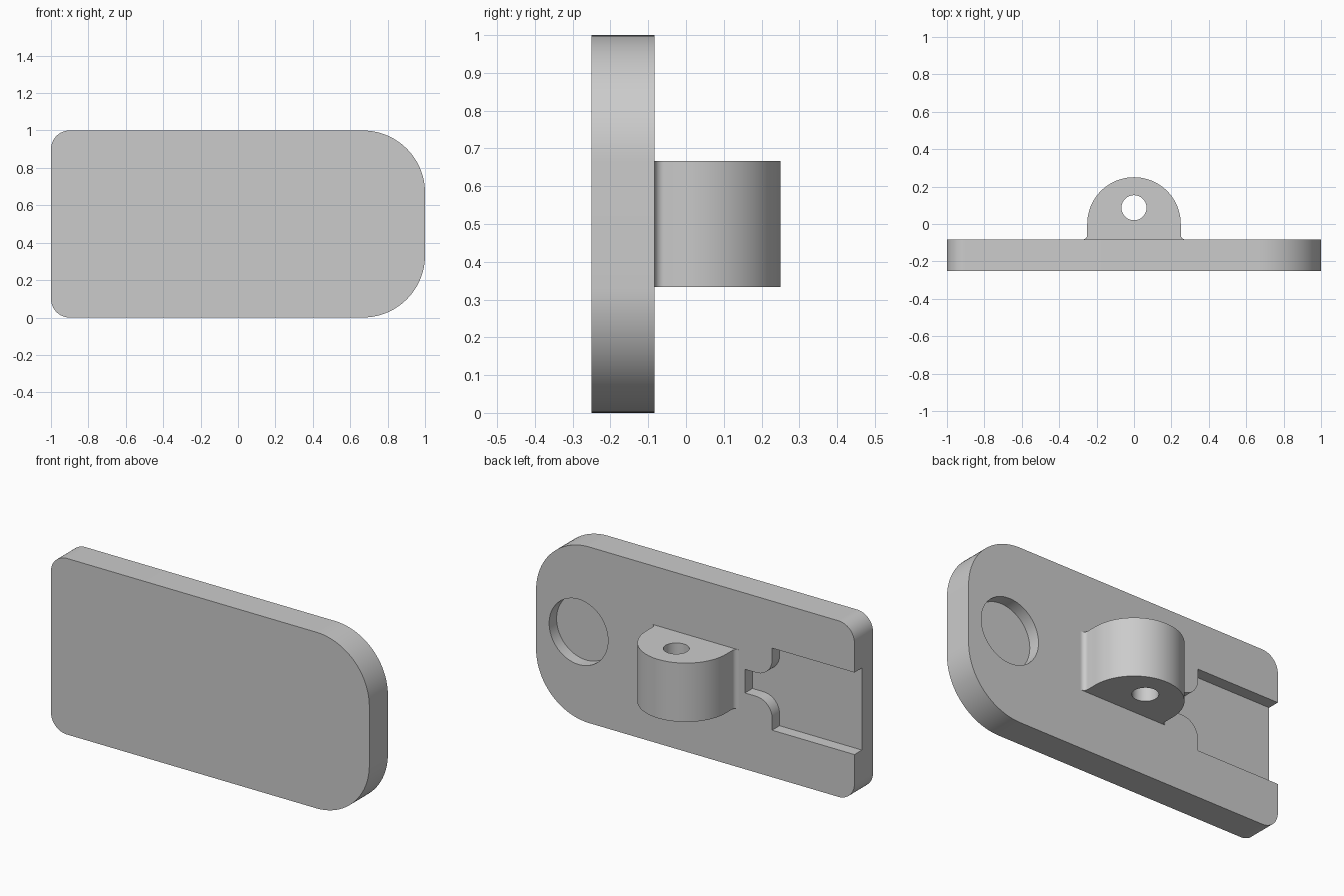
import bpy, bmesh
from math import cos, sin, radians, pi

cube = bpy.data.objects.get("Cube")
if cube:
    bpy.data.objects.remove(cube, do_unlink=True)

grey = bpy.data.materials.new("plain grey")
grey.use_nodes = True
grey.diffuse_color = (0.6, 0.6, 0.6, 1)
grey.node_tree.nodes["Principled BSDF"].inputs["Base Color"].default_value = (0.6, 0.6, 0.6, 1)


def arc(cx, cy, r, start, end, steps=16):
    """Points along an arc, angles in degrees."""
    angles = [radians(start + (end - start) * i / steps) for i in range(steps + 1)]
    return [(cx + r * cos(a), cy + r * sin(a)) for a in angles]


def circle(cx, cy, r):
    return arc(cx, cy, r, 0, 360, 64)[:-1]


def prism(name, outline, low, high, along_y=False):
    """Extrude a closed outline along z, or along y when it is drawn in x and z."""
    bm = bmesh.new()
    place = (lambda p, h: (p[0], h, p[1])) if along_y else (lambda p, h: (p[0], p[1], h))
    bottom = [bm.verts.new(place(p, low)) for p in outline]
    top = [bm.verts.new(place(p, high)) for p in outline]
    bm.faces.new(bottom)
    bm.faces.new(top)
    for i in range(len(outline)):
        j = (i + 1) % len(outline)
        bm.faces.new((bottom[i], bottom[j], top[j], top[i]))
    bmesh.ops.recalc_face_normals(bm, faces=bm.faces[:])
    mesh = bpy.data.meshes.new(name)
    bm.to_mesh(mesh)
    bm.free()
    mesh.materials.append(grey)
    obj = bpy.data.objects.new(name, mesh)
    bpy.context.collection.objects.link(obj)
    return obj


def activate(obj):
    bpy.ops.object.select_all(action='DESELECT')
    obj.select_set(True)
    bpy.context.view_layer.objects.active = obj


def cut(obj, cutter):
    """Subtract the cutter and remove it."""
    cutter.hide_render = True
    mod = obj.modifiers.new("cut", 'BOOLEAN')
    mod.operation = 'DIFFERENCE'
    mod.solver = 'EXACT'
    mod.object = cutter
    activate(obj)
    bpy.ops.object.modifier_apply(modifier=mod.name)
    bpy.data.objects.remove(cutter, do_unlink=True)


FRONT, BACK = -0.25, -0.083
FLOOR = BACK - 0.067
BIG, SMALL = 0.333, 0.1

# Plate with two large and two small rounded corners
plate = prism("plate",
              arc(1 - BIG, BIG, BIG, -90, 0, 24) + arc(1 - BIG, 1 - BIG, BIG, 0, 90, 24)
              + arc(SMALL - 1, 1 - SMALL, SMALL, 90, 180) + arc(SMALL - 1, SMALL, SMALL, 180, 270),
              FRONT, BACK, along_y=True)

# Round blind pocket
cut(plate, prism("pocket_cutter", circle(0.733, 0.5, 0.185), FLOOR, 0.1, along_y=True))

# Open slot that narrows to a neck through rounded shoulders
lower = [(-1.1, 0.267), (-0.483, 0.267)] + arc(-0.383, 0.333, 0.1, 180, 90) + [(-0.313, 0.433)]
upper = [(x, 1 - z) for x, z in reversed(lower)]
cut(plate, prism("slot_cutter", lower + upper, FLOOR, 0.1, along_y=True))

# Rounded lug with small fillets at its root
R, F = 0.25, 0.025
right_side = [(R + F, BACK - 0.01)] + arc(R + F, BACK + F, F, 270, 180, 8)
left_side = [(-x, y) for x, y in reversed(right_side)]
lug = prism("pivot_lug", right_side + arc(0, 0, R, 0, 180, 48) + left_side, 0.333, 0.667)

# Pin hole through the lug
cut(lug, prism("pin_hole_cutter", circle(0, 0.087, 0.067), 0.2, 0.8))

for part in (plate, lug):
    activate(part)
    bpy.ops.object.shade_smooth_by_angle(angle=pi / 6)
